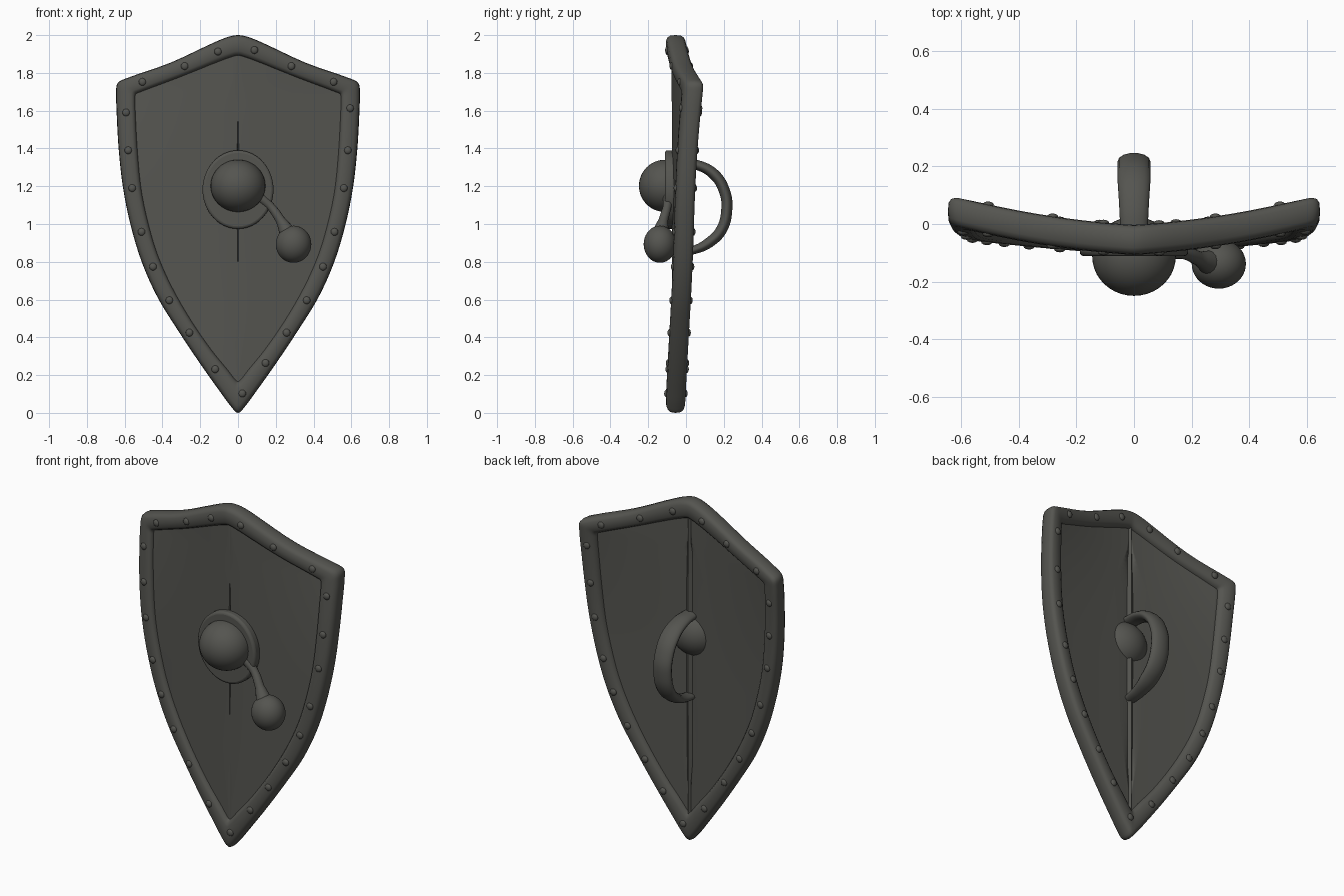
import bpy, bmesh, math
from mathutils import Vector

if "Cube" in bpy.data.objects:
    bpy.data.objects.remove(bpy.data.objects["Cube"])

iron = bpy.data.materials.new("dark iron")
iron.diffuse_color = (0.09, 0.09, 0.08, 1)
iron.use_nodes = True
iron.node_tree.nodes["Principled BSDF"].inputs["Base Color"].default_value = iron.diffuse_color

# half outlines of the rim (x, z), top tip to bottom tip
OUT = [(0, 2), (.06, 1.988), (.14, 1.955), (.36, 1.853), (.6, 1.768), (.638, 1.745), (.645, 1.7),
       (.643, 1.6), (.632, 1.4), (.61, 1.2), (.57, 1.0), (.51, .8), (.425, .61), (.32, .44),
       (.2, .26), (.09, .105), (.03, .025), (0, 0)]
INN = [(0, 1.89), (.035, 1.882), (.11, 1.855), (.31, 1.775), (.525, 1.694), (.54, 1.685), (.543, 1.66),
       (.541, 1.58), (.53, 1.38), (.51, 1.18), (.475, 1.01), (.425, .84), (.35, .67), (.25, .495),
       (.14, .335), (.05, .225), (.015, .18), (0, .17)]


def bow(x, z):
    """Depth of the shield's middle surface: ridged centre, swept-back upper corners."""
    x = abs(x)
    t = min(max(z - 1, 0) / .74, 1)
    return -.055 + .06 * x + .05 * x * x + .045 * t * t * (x / .64) ** 2


def closed(half, steps=4):
    """Mirror a half outline and smooth it into a closed loop."""
    p = [Vector(q) for q in half] + [Vector((-x, z)) for x, z in half[-2:0:-1]]
    n, out = len(p), []
    for i in range(n):
        a, b, c, d = (p[(i + k) % n] for k in (-1, 0, 1, 2))
        for s in range(steps):
            t = s / steps
            m1 = (c - a).normalized() * (c - b).length
            m2 = (d - b).normalized() * (c - b).length
            out.append(b * (2*t**3 - 3*t*t + 1) + m1 * (t**3 - 2*t*t + t)
                       + c * (3*t*t - 2*t**3) + m2 * (t**3 - t*t))
    return out


def finish(bm, name, angle=50):
    bmesh.ops.recalc_face_normals(bm, faces=bm.faces)
    me = bpy.data.meshes.new(name)
    bm.to_mesh(me)
    bm.free()
    ob = bpy.data.objects.new(name, me)
    bpy.context.collection.objects.link(ob)
    me.materials.append(iron)
    select(ob)
    bpy.ops.object.shade_smooth_by_angle(angle=math.radians(angle))
    return ob


def select(ob):
    bpy.ops.object.select_all(action='DESELECT')
    ob.select_set(True)
    bpy.context.view_layer.objects.active = ob


def ball(name, loc, radii):
    bpy.ops.mesh.primitive_uv_sphere_add(segments=40, ring_count=24, location=loc)
    ob = bpy.context.object
    ob.name, ob.scale = name, radii
    ob.data.materials.append(iron)
    bpy.ops.object.shade_smooth()
    return ob


def tube(name, pts, depth, radii, width=1):
    """Smooth round bar through points, optionally widened along x."""
    cu = bpy.data.curves.new(name, 'CURVE')
    cu.dimensions = '3D'
    cu.bevel_depth, cu.bevel_resolution, cu.resolution_u = depth, 5, 6
    cu.use_fill_caps = True
    sp = cu.splines.new('BEZIER')
    sp.bezier_points.add(len(pts) - 1)
    for b, p, r in zip(sp.bezier_points, pts, radii):
        b.co, b.radius = p, r
        b.handle_left_type = b.handle_right_type = 'AUTO'
    ob = bpy.data.objects.new(name, cu)
    bpy.context.collection.objects.link(ob)
    cu.materials.append(iron)
    ob.scale.x = width
    select(ob)
    bpy.ops.object.convert(target='MESH')


# rim: soft square section swept round the outline
outer, inner = closed(OUT), closed(INN)
SEG = 16
bm = bmesh.new()
rings = []
for o, i in zip(outer, inner):
    mid, half = (o + i) / 2, (o - i) / 2
    ring = []
    for k in range(SEG):
        a = 2 * math.pi * k / SEG
        c, s = (math.copysign(abs(f) ** .65, f) for f in (math.cos(a), math.sin(a)))
        p = mid + half * c
        ring.append(bm.verts.new((p.x, bow(p.x, p.y) + .052 * s, p.y)))
    rings.append(ring)
for r, ring in enumerate(rings):
    nxt = rings[(r + 1) % len(rings)]
    for k in range(SEG):
        bm.faces.new((ring[k], ring[k - 1], nxt[k - 1], nxt[k]))
finish(bm, "rim", 70)

# panel: two curved halves meeting in a narrow central groove
count = len(outer) // 2
bm = bmesh.new()
US = [0, .02] + [k / 10 for k in range(1, 11)]
for side in (1, -1):
    rows = []
    for n in range(count + 1):
        e = (outer[n] + inner[n]) / 2
        cz = 1.945 + (.085 - 1.945) * n / count
        row = []
        for u in US:
            x, z = e.x * u, cz + (e.y - cz) * u
            row.append((side * x, bow(x, z) + (.012 if u == 0 else 0), z))
        rows.append(row)
    grid = [[bm.verts.new(v) for v in row] for row in rows]
    for a, b in zip(grid, grid[1:]):
        for k in range(len(US) - 1):
            bm.faces.new((a[k], a[k + 1], b[k + 1], b[k]))
bmesh.ops.remove_doubles(bm, verts=bm.verts, dist=1e-4)
bmesh.ops.dissolve_degenerate(bm, edges=bm.edges, dist=1e-5)
panel = finish(bm, "panel", 30)
sol = panel.modifiers.new("thickness", 'SOLIDIFY')
sol.thickness, sol.offset = .045, 0

# rivets: shallow studs on both faces of the rim
bm = bmesh.new()
travel = .1
for n in range(1, len(outer)):
    m = (outer[n] + inner[n]) / 2
    travel += (m - (outer[n - 1] + inner[n - 1]) / 2).length
    if travel > .19:
        travel = 0
        for face in (-1, 1):
            made = bmesh.ops.create_uvsphere(bm, u_segments=12, v_segments=8, radius=.02)['verts']
            for v in made:
                v.co.y *= .6
                v.co += Vector((m.x, bow(m.x, m.y) + face * .05, m.y))
finish(bm, "rivets")

# boss plate and dome
bpy.ops.mesh.primitive_cylinder_add(vertices=48, radius=1, depth=1, location=(0, -.084, 1.182),
                                    rotation=(math.pi / 2, 0, 0))
plate = bpy.context.object
plate.name = "boss_plate"
plate.scale = (.188, .208, .055)
plate.data.materials.append(iron)
bpy.ops.object.transform_apply(location=False, rotation=False, scale=True)
bev = plate.modifiers.new("soft edge", 'BEVEL')
bev.width, bev.segments = .014, 3
bpy.ops.object.shade_smooth_by_angle(angle=math.radians(40))
ball("boss_dome", (0, -.112, 1.202), (.145, .137, .138))

# hanging weight on a flared arm
ball("weight_ball", (.294, -.138, .893), (.094, .086, .098))
tube("weight_arm", [(.12, -.095, 1.14), (.175, -.1, 1.09), (.225, -.12, 1.02), (.27, -.137, .94)],
     .03, [.9, .75, .85, 1.6])

# back grip
tube("grip", [(0, -.05, 1.325), (0, .06, 1.312), (0, .15, 1.262), (0, .205, 1.17), (0, .216, 1.08),
              (0, .188, .97), (0, .12, .9), (0, .04, .862), (0, -.05, .845)],
     .03, [.8, .9, 1, 1, 1, 1, .95, .75, .6], 1.9)
